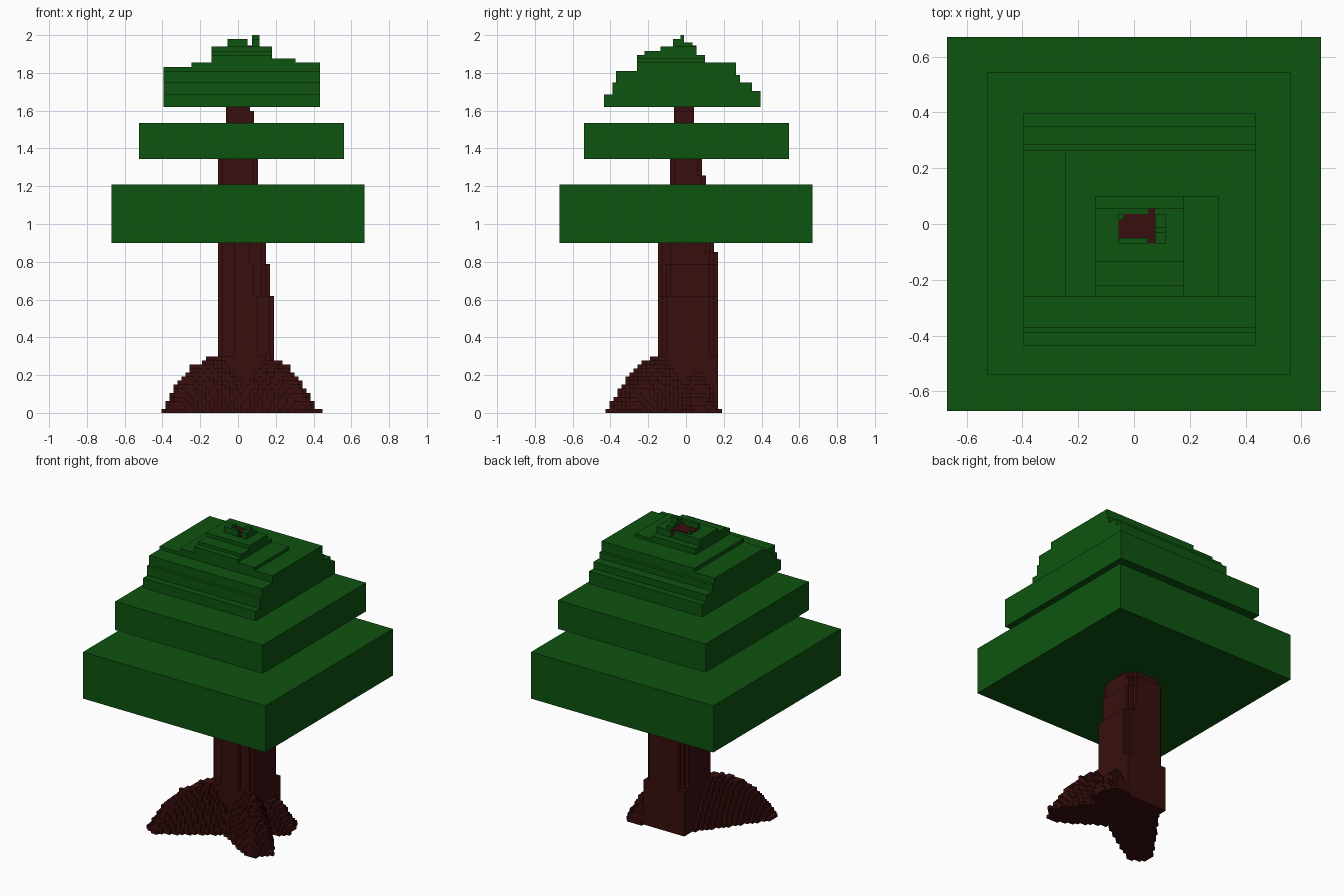
import bpy, bmesh, math, random

random.seed(4)
if "Cube" in bpy.data.objects:
    bpy.data.objects.remove(bpy.data.objects["Cube"], do_unlink=True)

V = 0.0213  # block size


def material(name, rgb):
    m = bpy.data.materials.new(name)
    m.use_nodes = True
    m.diffuse_color = (*rgb, 1)
    m.node_tree.nodes["Principled BSDF"].inputs["Base Color"].default_value = (*rgb, 1)
    return m


GREEN = material("leaf green", (0.0045, 0.088, 0.005))
BROWN = material("bark brown", (0.04, 0.0045, 0.0045))


def finish(name, bm, mat):
    bmesh.ops.remove_doubles(bm, verts=bm.verts, dist=0.0001)
    me = bpy.data.meshes.new(name)
    bm.to_mesh(me)
    bm.free()
    me.materials.append(mat)
    ob = bpy.data.objects.new(name, me)
    bpy.context.collection.objects.link(ob)
    return ob


def box(name, x0, x1, y0, y1, z0, z1, mat=GREEN):
    bm = bmesh.new()
    bmesh.ops.create_cube(bm, size=1)
    for v in bm.verts:
        v.co.x = x0 if v.co.x < 0 else x1
        v.co.y = y0 if v.co.y < 0 else y1
        v.co.z = z0 if v.co.z < 0 else z1
    return finish(name, bm, mat)


# Two broad foliage slabs
box("lower_foliage", -0.67, 0.67, -0.67, 0.67, 0.9, 1.21)
box("middle_foliage", -0.525, 0.56, -0.54, 0.545, 1.345, 1.535)

# Stepped crown: each layer starts where the last one ends
z = 1.62
for i, (top, x0, x1, y0, y1) in enumerate([
    (1.685, -0.395, 0.435, -0.435, 0.395),
    (1.705, -0.395, 0.435, -0.39, 0.395),
    (1.75, -0.395, 0.435, -0.39, 0.35),
    (1.79, -0.395, 0.435, -0.37, 0.285),
    (1.81, -0.395, 0.435, -0.37, 0.265),
    (1.83, -0.395, 0.435, -0.26, 0.265),
    (1.855, -0.245, 0.435, -0.26, 0.265),
    (1.875, -0.14, 0.305, -0.26, 0.1),
    (1.895, -0.14, 0.18, -0.26, 0.1),
    (1.915, -0.14, 0.18, -0.22, 0.055),
    (1.94, -0.14, 0.18, -0.135, 0.055),
]):
    box(f"crown_layer_{i + 1}", x0, x1, y0, y1, z, top)
    z = top

# Small blocks around the bare trunk top
box("crown_front_wall", -0.055, 0.05, -0.07, -0.05, 1.94, 1.98)
box("crown_corner_block", -0.055, -0.035, 0.015, 0.035, 1.94, 1.96)
box("crown_side_wall", 0.075, 0.115, -0.07, 0.035, 1.94, 1.96)
box("crown_side_step", 0.075, 0.115, -0.07, -0.01, 1.96, 1.98)
box("crown_tip", 0.075, 0.115, -0.03, -0.01, 1.98, 2.0)
box("trunk_top", -0.055, 0.075, -0.05, 0.035, 1.9, 1.945, BROWN)
box("trunk_top_slot", 0.05, 0.075, -0.07, 0.055, 1.9, 1.945, BROWN)

# Trunk sections: top height, x and y limits, corner squareness
SECTIONS = [
    (0.3, -0.115, 0.2, -0.14, 0.175, 8),
    (0.62, -0.115, 0.2, -0.14, 0.175, 3.6),
    (0.79, -0.115, 0.175, -0.14, 0.175, 3.2),
    (0.85, -0.115, 0.155, -0.14, 0.175, 3),
    (1.0, -0.115, 0.155, -0.14, 0.155, 3),
    (1.25, -0.115, 0.11, -0.095, 0.115, 3),
    (1.4, -0.115, 0.11, -0.095, 0.09, 3),
    (1.6, -0.055, 0.09, -0.07, 0.05, 5),
    (1.93, -0.055, 0.07, -0.07, 0.05, 8),
]
# Roots: tip x, tip y, height, width at the trunk and at the tip
ROOTS = [
    (-0.385, -0.395, 0.31, 0.17, 0.07),
    (0.4, -0.325, 0.30, 0.17, 0.08),
    (0.34, 0.11, 0.24, 0.15, 0.1),
]


def column_height(x, y):
    h = 0
    for top, x0, x1, y0, y1, p in SECTIONS:
        u = abs(2 * x - x0 - x1) / (x1 - x0)
        w = abs(2 * y - y0 - y1) / (y1 - y0)
        if u ** p + w ** p < 1:
            h = max(h, top)
    for tx, ty, top, w0, w1 in ROOTS:
        dx, dy = tx - 0.03, ty
        length = math.hypot(dx, dy)
        t = ((x - 0.03) * dx + y * dy) / length ** 2
        d = abs((x - 0.03) * dy - y * dx) / length
        width = w0 + (w1 - w0) * t
        if 0 < t < 1 and d < width:
            rise = top * (1 - t ** 3.5) * (1 - (d / width) ** 2)
            h = max(h, rise + random.uniform(-0.3, 0.3) * V)
    return round(h / V) * V


# Blocky trunk: columns of blocks with only the outer faces kept
N = 22
heights = {(i, j): column_height((i + 0.5) * V, (j + 0.5) * V)
           for i in range(-N, N) for j in range(-N, N)}
bm = bmesh.new()


def face(*points):
    bm.faces.new([bm.verts.new(p) for p in points])


for (i, j), h in heights.items():
    if h <= 0:
        continue
    x0, x1, y0, y1 = i * V, (i + 1) * V, j * V, (j + 1) * V
    face((x0, y0, h), (x1, y0, h), (x1, y1, h), (x0, y1, h))
    face((x0, y1, 0), (x1, y1, 0), (x1, y0, 0), (x0, y0, 0))
    ring = [(x0, y0), (x1, y0), (x1, y1), (x0, y1)]
    for k, (di, dj) in enumerate([(0, -1), (1, 0), (0, 1), (-1, 0)]):
        low = heights.get((i + di, j + dj), 0)
        if low < h:
            a, b = ring[k], ring[(k + 1) % 4]
            face((*a, low), (*b, low), (*b, h), (*a, h))
finish("trunk_and_roots", bm, BROWN)
